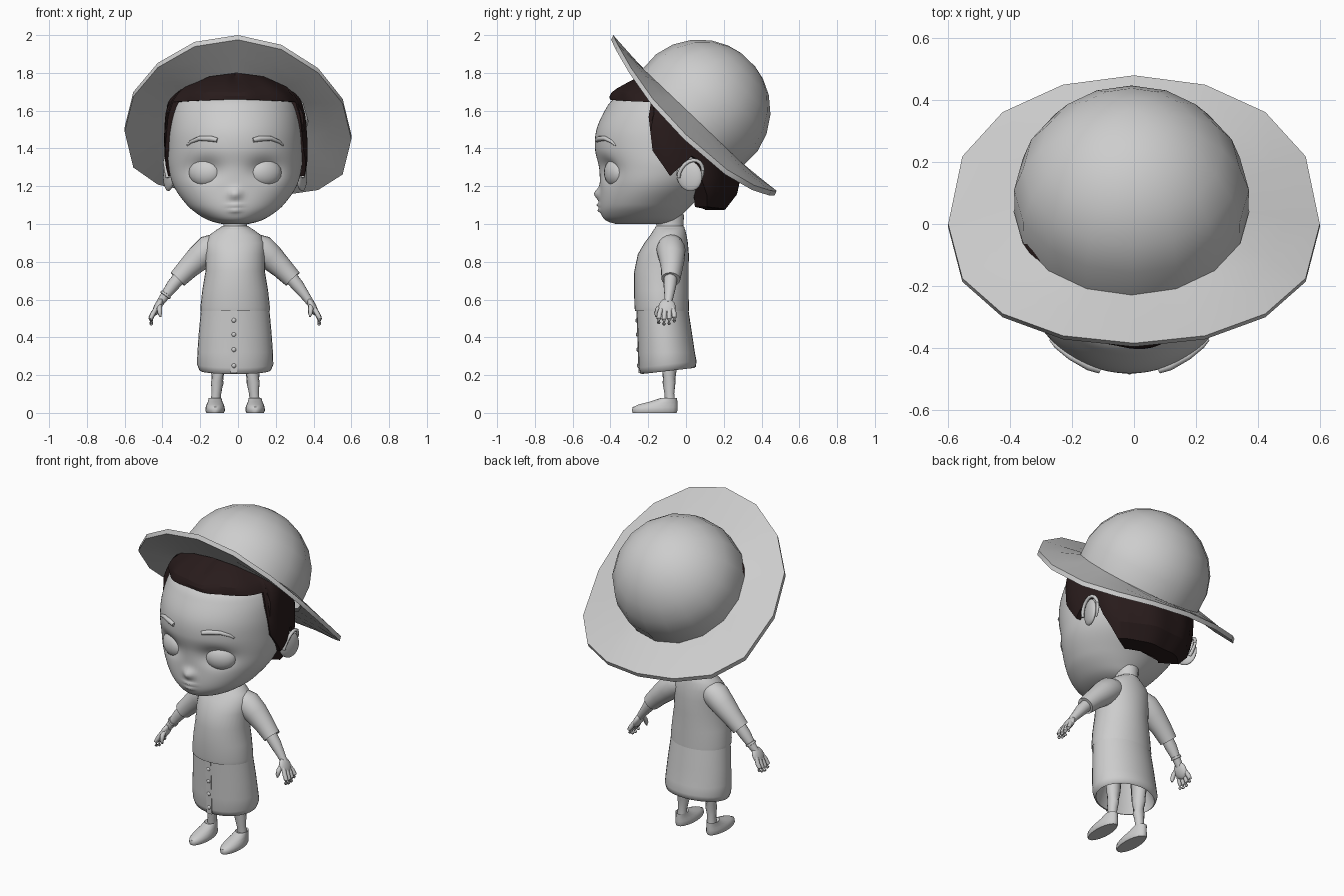
import bpy, bmesh
from math import sin, cos, pi, radians, exp, copysign
from mathutils import Vector

cube = bpy.data.objects.get("Cube")
if cube:
    bpy.data.objects.remove(cube)


def material(name, rgb):
    m = bpy.data.materials.new(name)
    m.use_nodes = True
    m.diffuse_color = (*rgb, 1)
    m.node_tree.nodes["Principled BSDF"].inputs["Base Color"].default_value = (*rgb, 1)
    return m


GREY = material("light grey", (0.61, 0.61, 0.61))
BROWN = material("dark brown", (0.021, 0.011, 0.011))
CX = -0.015  # the figure stands slightly off the hat's centre


def finish(bm, name, mat, angle):
    bmesh.ops.recalc_face_normals(bm, faces=bm.faces)
    me = bpy.data.meshes.new(name)
    bm.to_mesh(me)
    bm.free()
    me.materials.append(mat)
    me.shade_smooth()
    if angle:
        me.set_sharp_from_angle(angle=radians(angle))
    ob = bpy.data.objects.new(name, me)
    bpy.context.collection.objects.link(ob)
    return ob


def skin(name, rows, mat=GREY, caps=(True, True), angle=50):
    """Join closed rows of points into one surface."""
    bm = bmesh.new()
    vs = [[bm.verts.new(p) for p in row] for row in rows]
    n = len(rows[0])
    for a, b in zip(vs, vs[1:]):
        for i in range(n):
            bm.faces.new((a[i], a[(i + 1) % n], b[(i + 1) % n], b[i]))
    if caps[0]:
        bm.faces.new(vs[0])
    if caps[1]:
        bm.faces.new(vs[-1])
    return finish(bm, name, mat, angle)


def oval(ring, a, x=0):
    """Point at angle a (0 = front) of a ring (z, half width, front y, back y)."""
    z, rx, yf, yb = ring
    return Vector((CX + x + rx * sin(a), (yf + yb) / 2 - (yb - yf) / 2 * cos(a), z))


def loft(name, rings, seg=24, x=0, **kw):
    rows = [[oval(r, 2 * pi * i / seg, x) for i in range(seg)] for r in rings]
    return skin(name, rows, **kw)


def ring_at(rings, z):
    """Smoothly interpolated ring at height z."""
    k = 0
    while k < len(rings) - 2 and rings[k + 1][0] < z:
        k += 1
    p, q = rings[k], rings[k + 1]
    o, r = rings[max(k - 1, 0)], rings[min(k + 2, len(rings) - 1)]
    t = (z - p[0]) / (q[0] - p[0])

    def mix(i):
        h = q[0] - p[0]
        m0 = h * (q[i] - o[i]) / (q[0] - o[0])
        m1 = h * (r[i] - p[i]) / (r[0] - p[0])
        return ((2*t**3 - 3*t*t + 1) * p[i] + (t**3 - 2*t*t + t) * m0
                + (3*t*t - 2*t**3) * q[i] + (t**3 - t*t) * m1)
    return (z, mix(1), mix(2), mix(3))


def tube(name, pts, seg=10, **kw):
    """Round tube through points (x, y, z, radius)."""
    ps = [Vector(p[:3]) for p in pts]
    rows = []
    for k, p in enumerate(ps):
        d = ps[min(k + 1, len(ps) - 1)] - ps[max(k - 1, 0)]
        q = d.to_track_quat("Z", "Y")
        rows.append([p + q @ Vector((cos(2*pi*i/seg), sin(2*pi*i/seg), 0)) * pts[k][3]
                     for i in range(seg)])
    return skin(name, rows, **kw)


def ball(name, loc, size, turn=(0, 0, 0), seg=20):
    bm = bmesh.new()
    bmesh.ops.create_uvsphere(bm, u_segments=seg, v_segments=seg // 2, radius=1)
    ob = finish(bm, name, GREY, 0)
    ob.location, ob.scale, ob.rotation_euler = loc, size, turn


# Head, with nose, lips and eye sockets pushed into the face
HEAD = [(1.0, .07, -.37, -.1), (1.015, .13, -.42, -.06), (1.05, .195, -.448, -.02),
        (1.1, .255, -.458, .03), (1.2, .325, -.456, .13), (1.3, .352, -.462, .2),
        (1.4, .355, -.482, .24), (1.5, .35, -.474, .25), (1.6, .333, -.43, .25),
        (1.66, .3, -.385, .22), (1.72, .22, -.28, .15), (1.76, .1, -.15, .05)]
BUMPS = [(0, 1.16, .03, .032, .03), (0, 1.1, .016, .035, .009), (0, 1.072, .015, .03, .01),
         (.16, 1.285, -.042, .08, .058), (-.16, 1.285, -.042, .08, .058)]


def face_point(z, a):
    p = oval(ring_at(HEAD, z), a)
    if cos(a) > 0:
        for bx, bz, amp, sx, sz in BUMPS:
            p.y -= amp * exp(-((p.x - CX - bx) / sx) ** 2 - ((z - bz) / sz) ** 2)
    return p


def on_face(x, z):
    r = ring_at(HEAD, z)
    return (r[2] + r[3]) / 2 - (r[3] - r[2]) / 2 * (1 - (x / r[1]) ** 2) ** .5


skin("head", [[face_point(1.0 + .76 * j / 76, 2*pi*i/96) for i in range(96)]
              for j in range(77)], angle=0)

for s, side in ((-1, "right"), (1, "left")):
    # Eyes, lids, brows and ears
    ball(side + "_eye", (CX + s * .16, -.374, 1.272), (.09, .054, .074), (0, 0, s * .4))
    lid = []
    for k in range(9):
        a = pi * k / 8
        x, z = .16 + .09 * cos(a), 1.272 + .074 * sin(a)
        lid.append((CX + s * x, on_face(x, z) + .024, z, .002 + .006 * sin(a)))
    tube(side + "_eyelid", lid, seg=6)
    tube(side + "_eyebrow", [(CX + s * x, on_face(x, z) - .002, z, r) for x, z, r in
         ((.255, 1.415, .004), (.235, 1.435, .009), (.19, 1.453, .012),
          (.13, 1.452, .015), (.095, 1.444, .012))], seg=8)
    ball(side + "_ear", (CX + s * .352, .018, 1.255), (.022, .07, .082), (.25, 0, s * -.3))
    tube(side + "_ear_rim", [(CX + s * (.358 + .014 * sin(a)), .025 - .064 * cos(a),
         1.265 + .07 * sin(a) - .02 * cos(a), .01)
         for a in [radians(d) for d in range(0, 241, 20)]], seg=8)

# Hair: a shell whose lower edge follows the hairline around the head
HAIR = [(1.07, .25, -.25, .2), (1.14, .315, -.34, .26), (1.22, .35, -.42, .285),
        (1.3, .372, -.44, .288), (1.4, .378, -.465, .29), (1.55, .37, -.465, .29),
        (1.64, .352, -.405, .285), (1.7, .315, -.39, .28), (1.765, .225, -.29, .22),
        (1.8, .15, -.2, .15), (1.87, .06, -.08, .1)]
LINE = [(0, 1.66), (71, 1.645), (74, 1.41), (88, 1.255), (111, 1.375),
        (117, 1.2), (124, 1.09), (181, 1.075)]


def hairline(deg):
    for (a, z), (b, w) in zip(LINE, LINE[1:]):
        if a <= deg <= b:
            return z + (w - z) * (deg - a) / (b - a)


COLS = 90
rows = [[] for _ in range(12)]
for i in range(COLS):
    a = 2 * pi * i / COLS
    deg = min(i, COLS - i) * 360 / COLS
    low = hairline(deg)
    for j, row in enumerate(rows):
        t = max(j - 1, 0) / 10
        z, rx, yf, yb = ring_at(HAIR, low + (1.87 - low) * t)
        k = .55 if j == 0 else 1 + .018 * sin(9 * a + 3 * t)
        mid, half = (yf + yb) / 2, (yb - yf) / 2
        p = oval((z, rx * k, mid - half * k, mid + half * k), a)
        p.z -= .03 * t * exp(-(deg / 9) ** 2)
        row.append(p)
skin("hair", rows, BROWN, angle=22)

# Hat: round crown on a tilted axis and a wide brim that droops at the sides
N, U = Vector((0, .69, .724)), Vector((0, -.724, .69))
HUB = Vector((-.008, .075, 1.605))


def crown_point(lat, a):
    return HUB + N * .37 * sin(lat) + cos(lat) * (
        Vector((.383 * sin(a), 0, 0)) + U * .375 * cos(a))


def brim_point(t, a):
    inner = crown_point(radians(-8), a)
    c = cos(a)
    y = -copysign(abs(c) ** .82, c) * (.385 if c > 0 else .48)
    outer = Vector((.6 * sin(a), y, 1.633 - .953 * y - .14 * sin(a) ** 2 - .02 * sin(a)))
    return inner.lerp(outer, t)


turn = [2 * pi * i / 16 for i in range(16)]
skin("hat_crown", [[crown_point(radians(d), a) for a in turn]
                   for d in (-10, 8, 24, 40, 56, 70, 82)], caps=(False, True), angle=60)
top = [[brim_point(t, a) for a in turn] for t in (0, .5, 1)]
under = [[p - N * .034 + Vector((0, .012, 0)) for p in row] for row in top]
skin("hat_brim", top + under[::-1], caps=(False, False), angle=40)

# Neck, shirt and collar
loft("neck", [(.93, .075, -.17, -.01), (.98, .062, -.155, -.015), (1.05, .065, -.165, -.01)])
loft("shirt", [(.56, .17, -.25, 0), (.54, .183, -.27, .015), (.56, .184, -.273, .015),
               (.65, .174, -.275, .014), (.75, .157, -.274, .014), (.84, .158, -.255, .015),
               (.9, .158, -.22, .01), (.94, .138, -.19, .003), (.968, .1, -.172, -.004),
               (.985, .073, -.16, -.012)], seg=32, angle=60)
loft("collar", [(.955, .07, -.165, -.01), (.96, .084, -.172, -.006),
                (.983, .078, -.163, -.008), (.99, .068, -.155, -.014)])

# Skirt, open underneath, with a button strip
skirt = loft("skirt", [(.4, .12, -.18, -.02), (.25, .17, -.22, .03), (.205, .182, -.232, .042),
                       (.21, .19, -.243, .052), (.24, .202, -.25, .056),
                       (.32, .2, -.253, .047), (.42, .193, -.256, .032),
                       (.55, .181, -.262, .012)], seg=32, angle=60)
for v in skirt.data.vertices:
    if v.co.z < .26:
        v.co.z += .035 * (v.co.y + .24) / .3
bm = bmesh.new()
bmesh.ops.create_cube(bm, size=1)
strip = finish(bm, "button_strip", GREY, 30)
strip.scale, strip.location = (.036, .009, .33), (-.022, -.2525, .375)
strip.rotation_euler.x = radians(1.9)
for k, z in enumerate((.49, .415, .335, .25)):
    ball("button_%d" % (k + 1), (-.022, -.247 - .033 * (z - .2), z), (.013, .012, .013), seg=12)

for s, side in ((-1, "right"), (1, "left")):
    def limb(name, pts, **kw):
        return tube(side + name, [(CX + s * x, y, z, r) for x, y, z, r in pts], **kw)

    # Sleeve, forearm and hand
    limb("_sleeve", [(.04, -.085, .885, .045), (.09, -.083, .885, .068),
                     (.14, -.08, .865, .077), (.19, -.075, .822, .07), (.25, -.075, .765, .058),
                     (.305, -.08, .708, .05), (.298, -.08, .715, .04)], seg=20, angle=70)
    limb("_forearm", [(.28, -.08, .735, .036), (.33, -.085, .675, .034),
                      (.375, -.09, .615, .024), (.4, -.095, .58, .02)], seg=14)
    ball(side + "_palm", (CX + s * .41, -.1, .56), (.021, .045, .05), (0, -s * .45, 0))
    for k, y in enumerate((-.14, -.114, -.088, -.062)):
        drop = (.008, 0, .003, .018)[k]
        limb("_finger_%d" % (k + 1),
             [(.415, y * .7 - .03, .56, .012), (.435, y, .525, .0135),
              (.447, y * 1.06 + .004, .495 + drop / 2, .0125),
              (.445, y * 1.06 + .004, .472 + drop, .01),
              (.442, y * 1.06 + .004, .463 + drop, .005)], seg=8)
    limb("_thumb", [(.4, -.12, .575, .012), (.4, -.148, .55, .014),
                    (.398, -.158, .525, .012), (.396, -.158, .508, .005)], seg=8)

    # Leg and slip-on shoe
    limb("_leg", [(.092, -.085, .42, .055), (.092, -.088, .22, .038), (.095, -.09, .16, .034),
                  (.1, -.088, .1, .026), (.103, -.085, .05, .028)], seg=16)
    loft(side + "_shoe", [(0, .046, -.282, -.05), (.012, .052, -.287, -.045),
                          (.03, .05, -.282, -.045), (.045, .045, -.25, -.045),
                          (.06, .038, -.19, -.046), (.078, .034, -.135, -.047),
                          (.07, .027, -.12, -.055)], seg=20, x=s * .106, angle=45)

# Bracelet on the right wrist
d = Vector((-.045, -.005, -.06)).normalized()
w = Vector((CX - .368, -.089, .625))
tube("bracelet", [(*(w + d * t), r) for t, r in
                  ((-.008, .022), (-.006, .031), (.006, .031), (.008, .022))], seg=14)
